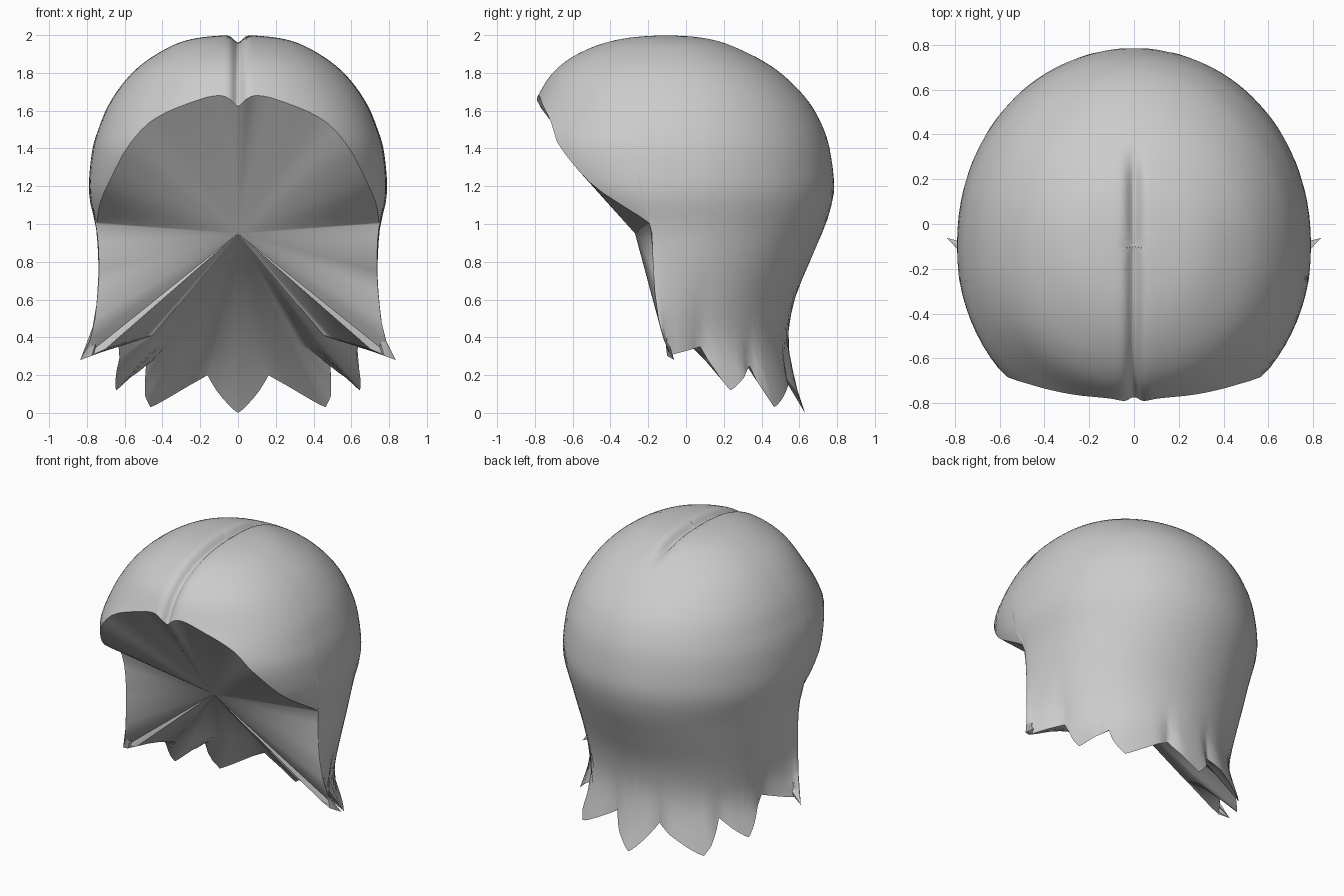
import bpy, bmesh, math
from mathutils import Vector

cube = bpy.data.objects.get("Cube")
if cube:
    bpy.data.objects.remove(cube, do_unlink=True)

AXIS_Y = -0.1                        # y of the crown and of the widest point
HUB = Vector((0, -0.27, 0.95))       # point where the hollow underside converges
ROWS = 44

# Height, half width, reach to the back, reach to the front
SECTIONS = [
    (2.0, 0, 0, 0), (1.98, .24, .23, .25), (1.9, .43, .44, .48),
    (1.8, .56, .6, .61), (1.64, .68, .755, .71), (1.5, .74, .83, .8),
    (1.4, .77, .86, .83), (1.2, .79, .885, .74), (1.1, .78, .87, .62),
    (1.0, .755, .84, .46), (.8, .73, .755, .4), (.6, .7, .675, .34),
    (.4, .665, .64, .14), (.28, .67, .655, -.24), (.12, .73, .69, -.24),
    (0, .74, .73, -.24)]

# Angle from the front and height of the hairline, then of the side edge
HAIRLINE = [(0, 1.64), (8, 1.68), (20, 1.65), (40, 1.54), (50, 1.4),
            (60, 1.22), (71, 1.09), (81, 1.0)]
EDGE = [(81, 1.0), (81.5, .75), (82.2, .5), (83, .28)]
# Lock tips and the notches between them
HEM = [(83, .28), (105, .35), (118, .12), (132, .25), (141, .03),
       (166, .2), (180, 0)]
NOTCHES = (105, 132, 166)


def smooth_curve(points, x):
    """Cubic through points, with finite difference slopes."""
    n = len(points) - 1
    i = next((k for k in range(n) if x <= points[k + 1][0]), n - 1)

    def slope(k):
        a, b = points[max(k - 1, 0)], points[min(k + 1, n)]
        return (b[1] - a[1]) / (b[0] - a[0])
    (x0, y0), (x1, y1) = points[i], points[i + 1]
    h = x1 - x0
    t = (x - x0) / h
    return ((1 + 2 * t) * (1 - t) ** 2 * y0 + t * (1 - t) ** 2 * h * slope(i)
            + t * t * (3 - 2 * t) * y1 + t * t * (t - 1) * h * slope(i + 1))


def segment(points, x):
    for a, b in zip(points, points[1:]):
        if x <= b[0]:
            return a, b, (x - a[0]) / (b[0] - a[0])


CURVES = [[(math.sqrt(2 - row[0]), row[k]) for row in SECTIONS] for k in (1, 2, 3)]


def rim_height(deg):
    if deg <= 81:
        return smooth_curve(HAIRLINE, deg)
    a, b, t = segment(EDGE if deg <= 83 else HEM, deg)
    if deg > 105:                    # leaf-shaped locks
        t = t ** 1.2 if b[1] > a[1] else 1 - (1 - t) ** 1.2
    return a[1] + (b[1] - a[1]) * t


def surface(deg, s, side, crease=.05):
    """Point on the outside at an angle from the front and a drop of s squared."""
    z = 2 - s * s
    ang = math.radians(deg)
    width, back, front = (smooth_curve(c, s) for c in CURVES)
    # front panel flares outwards
    flare = .17 * (max(0, 1 - z) / .72) ** 2 * max(0, min(1, (105 - deg) / 22))
    # short creases between the locks
    near = min(abs(deg - n) for n in NOTCHES)
    pinch = 1 - crease * max(0, 1 - near / 6) * max(0, min(1, (.5 - z) / .3)) ** 2
    x = (width * math.sin(ang) + flare) * pinch
    if deg < 90:
        y = AXIS_Y - front * math.cos(ang) ** .88 * pinch
    else:
        y = AXIS_Y + back * abs(math.cos(ang)) ** .95 * pinch
    p = Vector((x * side, y, z))
    # parting groove from the crown to the hairline
    fade = max(0, min(1, (.36 - y) / .16)) if z > 1.4 else 0
    groove = .04 * math.exp(-(x / .032) ** 2) * fade
    return p + (Vector((0, AXIS_Y, 1.3)) - p).normalized() * groove


def inner_point(deg, s, side):
    """Inside of the hem, where the thick locks meet the hollow."""
    if deg > 105:
        s = math.sqrt(2 - .35)
    p = surface(deg, s, side, 0)
    k = min(1, (deg - 83) / 22)
    back = max(0, min(1, (deg - 105) / 27))
    q = Vector((p.x * .71, AXIS_Y + (p.y - AXIS_Y) * (.3 + .5 * back),
                .41 - .05 * back))
    return p.lerp(q, k)


# Column angles, denser at the parting, the side edge and the locks
half = [0, .7, 1.5, 2.2, 3, 4, 6, 8, 11, 15]
half += list(range(20, 81, 4)) + [81, 81.2, 81.5, 81.8, 82.2, 82.6, 83]
half += list(range(86, 105, 4)) + list(range(105, 172, 3))
half += [118, 166, 173, 175.5, 177, 178, 179, 180]
half = sorted(set(half))
columns = [(d, 1) for d in half] + [(d, -1) for d in reversed(half[1:-1])]

# Outer shell, lock undersides and the hollow fan
bm = bmesh.new()
pole = bm.verts.new(surface(0, 0, 1))
hub = bm.verts.new(HUB)
grid = []
for deg, side in columns:
    drop = math.sqrt(2 - rim_height(deg))
    col = [bm.verts.new(surface(deg, drop * (i / ROWS) ** 1.25, side))
           for i in range(1, ROWS + 1)]
    if deg > 83:
        col.append(bm.verts.new(inner_point(deg, drop, side)))
    grid.append([pole] + col + [hub])

for a, b in zip(grid, grid[1:] + grid[:1]):
    for i in range(ROWS):
        loop = list(dict.fromkeys((a[i], a[i + 1], b[i + 1], b[i])))
        bm.faces.new(loop)
    if len(a) + len(b) > 2 * ROWS + 4:
        loop = list(dict.fromkeys((a[ROWS], a[-2], b[-2], b[ROWS])))
        bm.faces.new(loop)
    bm.faces.new((a[-2], hub, b[-2]))
bmesh.ops.recalc_face_normals(bm, faces=bm.faces)

mesh = bpy.data.meshes.new("hair")
bm.to_mesh(mesh)
bm.free()
hair = bpy.data.objects.new("hair", mesh)
bpy.context.collection.objects.link(hair)

# Plain grey
grey = bpy.data.materials.new("light grey")
grey.use_nodes = True
grey.diffuse_color = (.6, .6, .6, 1)
grey.node_tree.nodes["Principled BSDF"].inputs["Base Color"].default_value = (.6, .6, .6, 1)
mesh.materials.append(grey)

bpy.ops.object.select_all(action='DESELECT')
hair.select_set(True)
bpy.context.view_layer.objects.active = hair
bpy.ops.object.shade_smooth_by_angle(angle=math.radians(50))
